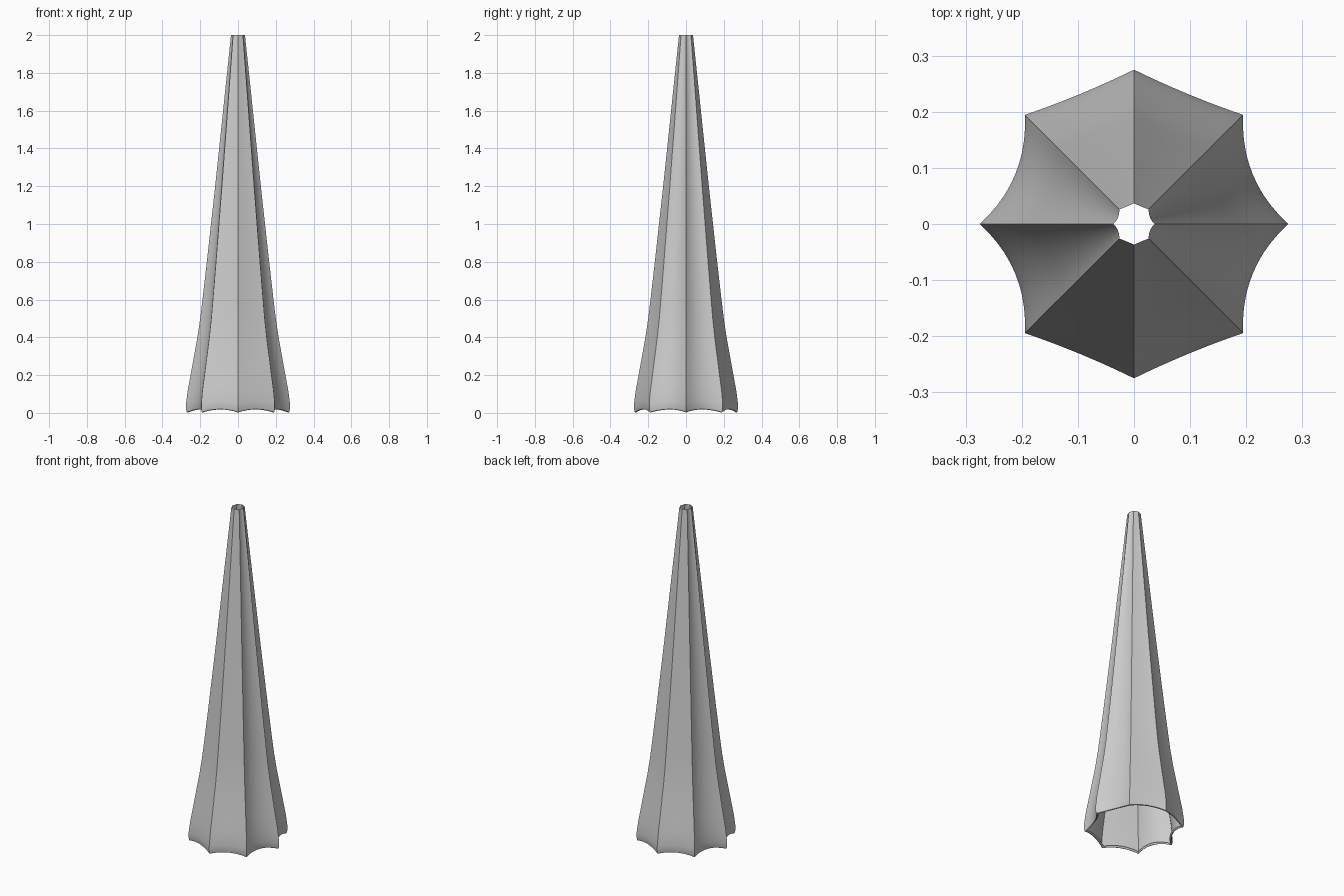
import bpy, bmesh
from math import sin, cos, pi, radians
from mathutils import Vector

if "Cube" in bpy.data.objects:
    bpy.data.objects.remove(bpy.data.objects["Cube"])

# Rib profile (radius, height), from rolled-in hem to open tip
PROFILE = [(0.258, 0.012), (0.265, 0.002), (0.271, 0.004), (0.275, 0.02), (0.275, 0.05), (0.266, 0.12),
           (0.251, 0.20), (0.233, 0.30), (0.215, 0.40), (0.200, 0.50),
           (0.188, 0.60), (0.165, 0.80), (0.143, 1.00), (0.121, 1.20),
           (0.100, 1.40), (0.079, 1.60), (0.058, 1.80), (0.037, 2.00)]
RIBS, STEPS = 8, 10


def canopy_point(rib, t, r, z):
    """Point on the panel between two ribs, sagging inward at mid panel."""
    a, b = (2 * pi * k / RIBS for k in (rib, rib + 1))
    p = Vector((cos(a), sin(a), 0)).lerp(Vector((cos(b), sin(b), 0)), t) * r
    mid = (a + b) / 2
    sag = 0.09 if abs(cos(mid)) > 0.8 else 0.012   # side panels are hollow
    bow = 4 * t * (1 - t)
    p -= Vector((cos(mid), sin(mid), 0)) * sag * r * bow
    p.z = z + 0.016 * bow * max(0, 1 - z / 0.35)   # scalloped hem
    return p


# Pleated canopy
bm = bmesh.new()
rings = [[bm.verts.new(canopy_point(k, s / STEPS, r, z))
          for k in range(RIBS) for s in range(STEPS)] for r, z in PROFILE]
n = RIBS * STEPS
for low, high in zip(rings, rings[1:]):
    for i in range(n):
        j = (i + 1) % n
        bm.faces.new((low[i], low[j], high[j], high[i]))
mesh = bpy.data.meshes.new("folded_canopy")
bm.to_mesh(mesh)
bm.free()
canopy = bpy.data.objects.new("folded_canopy", mesh)
bpy.context.collection.objects.link(canopy)
bpy.context.view_layer.objects.active = canopy
canopy.select_set(True)
bpy.ops.object.shade_smooth_by_angle(angle=radians(30))
